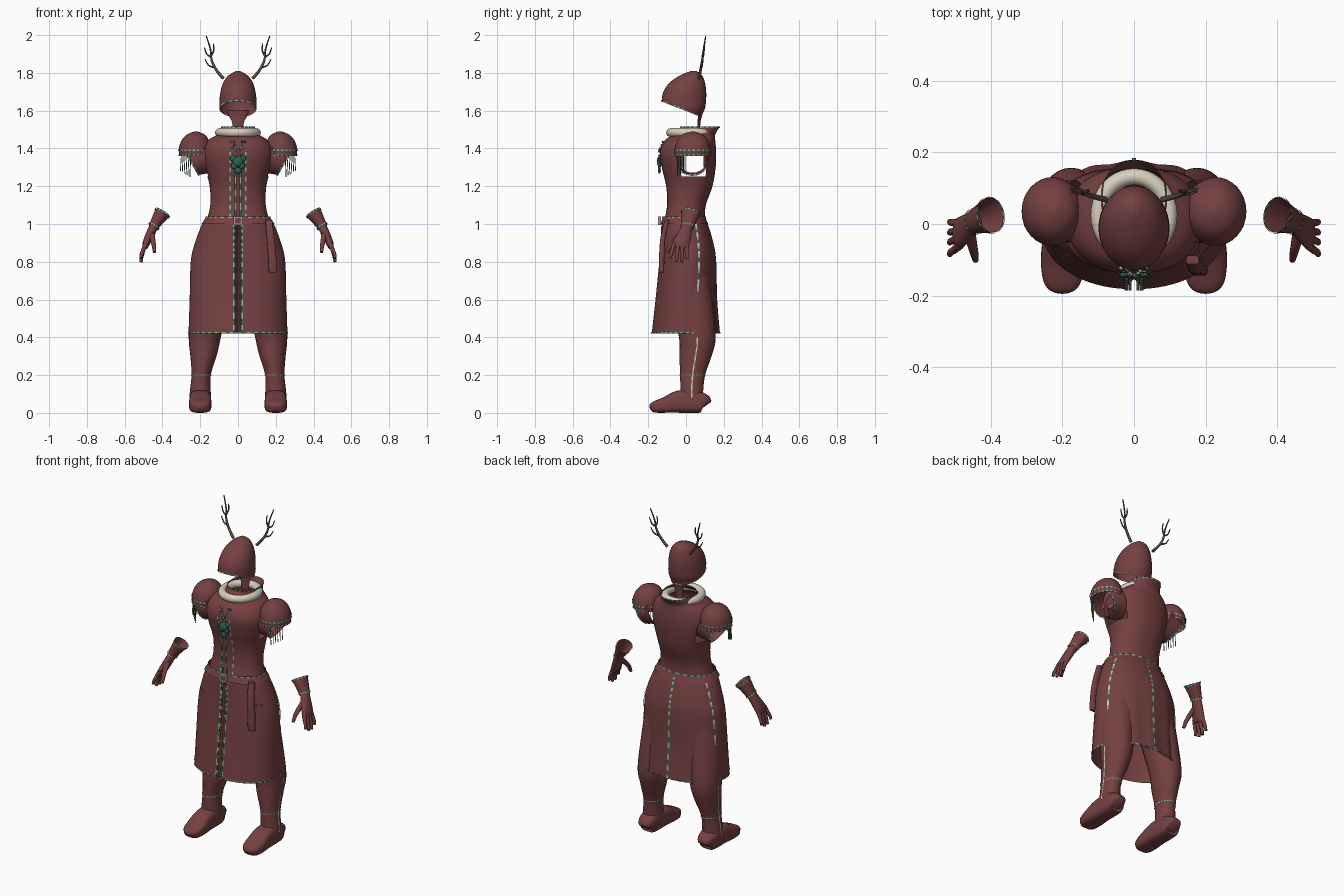
import bpy, bmesh, math
from mathutils import Vector

cube = bpy.data.objects.get("Cube")
if cube:
    bpy.data.objects.remove(cube, do_unlink=True)


def material(name, rgb):
    m = bpy.data.materials.new(name)
    m.use_nodes = True
    m.diffuse_color = (*rgb, 1)
    node = next(n for n in m.node_tree.nodes if n.type == 'BSDF_PRINCIPLED')
    node.inputs["Base Color"].default_value = (*rgb, 1)
    node.inputs["Roughness"].default_value = 0.8
    return m


RED = material("dark red cloth", (0.18, 0.052, 0.052))
CREAM = material("cream fur", (0.68, 0.62, 0.5))
GREEN = material("green gem", (0.025, 0.13, 0.085))
TRIM = material("pale green trim", (0.36, 0.41, 0.31))
BROWN = material("antler brown", (0.1, 0.075, 0.052))
METAL = material("pale metal", (0.42, 0.36, 0.31))
made = []


def finish(name, bm, mats, mirror=False):
    bmesh.ops.recalc_face_normals(bm, faces=bm.faces)
    me = bpy.data.meshes.new(name)
    bm.to_mesh(me)
    bm.free()
    for m in mats if isinstance(mats, tuple) else (mats,):
        me.materials.append(m)
    ob = bpy.data.objects.new(name, me)
    bpy.context.collection.objects.link(ob)
    if mirror:
        ob.modifiers.new("Mirror", 'MIRROR').use_mirror_merge = False
    made.append(ob)


def dense(rows, n=4):
    """Catmull-Rom interpolation of profile rows."""
    out = []
    for i in range(len(rows) - 1):
        a, b, c, d = (rows[max(i - 1, 0)], rows[i], rows[i + 1], rows[min(i + 2, len(rows) - 1)])
        for k in range(n):
            t = k / n
            out.append(tuple(q + 0.5 * t * (r - p + t * (2 * p - 5 * q + 4 * r - s + t * (3 * (q - r) + s - p)))
                             for p, q, r, s in zip(a, b, c, d)))
    return out + [tuple(rows[-1])]


def oval(center, u, v, segs, power=2):
    """Points of a superellipse spanned by vectors u and v."""
    pts = []
    for k in range(segs):
        c, s = math.cos(math.tau * k / segs), math.sin(math.tau * k / segs)
        pts.append(Vector(center) + u * math.copysign(abs(c) ** (2 / power), c)
                   + v * math.copysign(abs(s) ** (2 / power), s))
    return pts


def loft(rows, segs=24, flat=True, caps=(False, False), power=2, closed=False):
    """Skin through rows (x, y, z, radius_u, radius_v); flat keeps rings level."""
    bm, rings, n = bmesh.new(), [], len(rows)
    pts = [Vector(r[:3]) for r in rows]
    spans = [max(p[i] for p in pts) - min(p[i] for p in pts) for i in range(3)]
    ref = Vector([float(i == spans.index(min(spans))) for i in range(3)])
    for i, r in enumerate(rows):
        u, v = Vector((1, 0, 0)), Vector((0, 1, 0))
        if not flat:
            prev, nxt = (pts[i - 1], pts[(i + 1) % n]) if closed else (pts[max(i - 1, 0)], pts[min(i + 1, n - 1)])
            t = (nxt - prev).normalized()
            v = (ref - t * ref.dot(t)).normalized()
            u = v.cross(t)
        rings.append([bm.verts.new(p) for p in oval(pts[i], u * r[3], v * r[4], segs, power)])
    for i in range(n if closed else n - 1):
        a, b = rings[i], rings[(i + 1) % n]
        for k in range(segs):
            j = (k + 1) % segs
            bm.faces.new((a[k], a[j], b[j], b[k]))
    for cap, ring in zip(caps, (rings[0], rings[-1])):
        if cap:
            bm.faces.new(ring)
    return bm


def cord(name, pts, r, mat, mirror=False, closed=False, segs=6, tip=None):
    n, end = max(len(pts) - 1, 1), r if tip is None else tip
    rows = [(*p, r + (end - r) * i / n, r + (end - r) * i / n) for i, p in enumerate(pts)]
    finish(name, loft(rows, segs, False, (not closed, not closed), closed=closed), mat, mirror)


def ribbon(name, pts, across, mats=(TRIM, GREEN), mirror=False, closed=False):
    """Flat braid along pts, half-width vector across, alternating the given colours."""
    bm, w = bmesh.new(), Vector(across)
    pairs = [(bm.verts.new(Vector(p) - w), bm.verts.new(Vector(p) + w)) for p in pts]
    if closed:
        pairs.append(pairs[0])
    for i, (a, b) in enumerate(zip(pairs, pairs[1:])):
        bm.faces.new((a[0], b[0], b[1], a[1])).material_index = i % len(mats)
    finish(name, bm, mats, mirror)


def hoop(name, row, half, mirror=False, power=2, segs=48, mats=(TRIM, GREEN)):
    x, y, z, rx, ry = row
    ribbon(name, oval((x, y, z), Vector((rx + .003, 0, 0)), Vector((0, ry + .003, 0)), segs, power),
           (0, 0, half), mats, mirror, True)


def face_line(rows, x, z0, z1, side, power):
    """Points just off the front (-1) or back (1) of a level loft at constant x."""
    return [(x, r[1] + side * (.004 + r[4] * (1 - abs(x / r[3]) ** power) ** (1 / power)), r[2])
            for r in rows if z0 <= r[2] <= z1]


def body(profile, n=4):
    """Rows (z, front y, back y, half width) to loft rows."""
    return dense([(0, (a + b) / 2, z, w, (b - a) / 2) for z, a, b, w in profile], n)


# Torso with open armholes and a raised back collar
torso = body([(1.02, -.115, .10, .165), (1.1, -.10, .105, .147), (1.2, -.105, .14, .15),
              (1.3, -.128, .157, .175), (1.38, -.138, .16, .185), (1.44, -.115, .155, .16),
              (1.475, -.065, .155, .11), (1.512, -.03, .178, .088)])
bm = loft(torso, 48, power=2.3)
holes = [f for f in bm.faces if abs(f.calc_center_median().x) > .12
         and 1.25 < f.calc_center_median().z < 1.355 and -.02 < f.calc_center_median().y < .1]
bmesh.ops.delete(bm, geom=holes, context='FACES')
finish("torso", bm, RED)
hoop("collar_trim", torso[-1], .004, power=2.3)

# Fur collar
cord("fur_collar", oval((0, .025, 1.484), Vector((.098, 0, 0)), Vector((0, .107, 0)), 40), .023, CREAM,
     closed=True, segs=12)

# Skirt with a front pleat and soft back folds
skirt = body([(1.03, -.115, .095, .17), (1.0, -.13, .115, .19), (.9, -.135, .145, .228),
              (.8, -.142, .16, .25), (.6, -.162, .165, .256), (.42, -.182, .18, .262)], 6)
bm = loft(skirt, 80, power=2.1)
for v in bm.verts:
    if abs(v.co.x) < .01 and v.co.y < 0 and v.co.z < 1:
        v.co.y += .03
    elif v.co.y > .05 and v.co.z < .95:
        v.co.y -= .008 * (1 - math.cos(50 * v.co.x)) * (.95 - v.co.z)
finish("skirt", bm, RED)
x, y, z, rx, ry = skirt[-1]
hoop("skirt_hem", (x, y, z + .004, rx, ry), .004, power=2.1, segs=80)
for x in (-.021, .021):
    ribbon("skirt_front_edge", face_line(skirt, x, .42, 1.0, -1, 2.1), (.005, 0, 0))
    ribbon("skirt_front_lining", face_line(skirt, x * .5, .42, 1.0, -1, 2.1), (.003, 0, 0), (CREAM, TRIM))
ribbon("skirt_back_seam", face_line(skirt, 0, .42, 1.02, 1, 2.1), (.006, 0, 0), (GREEN, TRIM))
side = [(r[3] * (1 - (.06 / r[4]) ** 2.1) ** (1 / 2.1) + .004, r[1] + .06, r[2]) for r in skirt]
ribbon("skirt_side_seam", side, (-.002, .005, 0), (CREAM, TRIM, GREEN), True)

# Belt, buckle and hanging strap
finish("belt", loft([(0, -.01, 1.0, .193, .127), (0, -.01, 1.02, .18, .118),
                     (0, -.01, 1.04, .167, .112)], 48, power=2.3), RED)
hoop("belt_trim", (0, -.01, 1.036, .169, .113), .004, power=2.3)
bm = bmesh.new()
bmesh.ops.create_cube(bm, size=1)
for v in bm.verts:
    v.co = (v.co.x * .048, v.co.y * .016 - .14, v.co.z * .046 + 1.018)
front = [f for f in bm.faces if f.calc_center_median().y < -.147]
bmesh.ops.inset_individual(bm, faces=front, thickness=.012)
front[0].material_index = 1
finish("buckle", bm, (METAL, RED))
finish("hanging_strap", loft(dense([(.163, -.1, 1.02, .018, .012), (.172, -.122, .93, .02, .013),
                                    (.18, -.128, .84, .022, .014), (.184, -.13, .755, .021, .014),
                                    (.185, -.13, .742, .014, .01)]), 16, caps=(True, True), power=4), RED)

# Chest placket, hanging ribbons, necklace and brooch
for x in (-.04, .04):
    ribbon("placket_line", face_line(torso, x, 1.03, 1.4, -1, 2.3), (.004, 0, 0))
for x in (-.014, .014):
    ribbon("hanging_ribbon", [(x, -.14 + .012 * k / 8, 1.32 - .28 * k / 8) for k in range(9)], (.005, 0, 0))
for drop, half in ((.05, .022), (.085, .036)):
    for k in range(11):
        t = k / 5 - 1
        bm = bmesh.new()
        bmesh.ops.create_icosphere(bm, subdivisions=2, radius=.006)
        bmesh.ops.translate(bm, vec=(half * t, -.143 + .02 * t * t, 1.435 - drop * (1 - t * t)), verts=bm.verts)
        finish("necklace_bead", bm, GREEN if k % 3 == 1 else METAL)
for x, z, r in ((0, 1.33, .028), (-.026, 1.347, .016), (.026, 1.347, .016),
                (-.02, 1.308, .016), (.02, 1.308, .016), (0, 1.283, .016)):
    bm = bmesh.new()
    bmesh.ops.create_uvsphere(bm, u_segments=12, v_segments=8, radius=r)
    bmesh.ops.scale(bm, vec=(1, .5, 1), verts=bm.verts)
    bmesh.ops.translate(bm, vec=(x, -.141, z), verts=bm.verts)
    finish("brooch", bm, GREEN)

# Puffed shoulders, sleeves and fringe
dome = dense([(.228, .035, 1.365, .084, .094), (.228, .035, 1.40, .085, .095), (.226, .035, 1.44, .074, .083),
              (.224, .035, 1.473, .048, .055), (.222, .035, 1.49, .008, .009)])
finish("shoulder_puff", loft(dome, 32, caps=(False, True)), RED, True)
for i in (0, 3):
    hoop("shoulder_trim", dome[i], .004, True)
sleeve = [(.165, .035, 1.365, .1, .088), (.21, .035, 1.348, .09, .085), (.25, .035, 1.325, .075, .076)]
finish("sleeve", loft(sleeve, 28, False), RED, True)
axis = Vector((.04, 0, -.023)).normalized()
ribbon("sleeve_hem", oval(Vector((.247, .035, 1.327)), Vector((0, .08, 0)),
                          Vector((.04, 0, .07)), 32), axis * .004, mirror=True, closed=True)
for k in range(6):
    cord("sleeve_fringe", [(.25 + .01 * k, -.045 + .008 * k, 1.365), (.255 + .01 * k, -.045 + .008 * k, 1.25 + .006 * k)],
         .0022, TRIM if k % 2 else GREEN, True, segs=6)

# Legs and boots
leg = dense([(.2, .03, .04, .054, .06), (.2, .03, .1, .056, .06), (.195, .035, .2, .051, .066),
             (.183, .05, .3, .069, .085), (.176, .06, .4, .085, .097), (.155, .03, .6, .098, .11),
             (.12, 0, .88, .11, .11)])
finish("leg", loft(leg, 28, caps=(True, True)), RED, True)
foot = dense([(.2, y, h / 2 + lo, w, h / 2) for y, lo, h, w in
              ((.108, .01, .06, .03), (.095, 0, .1, .048), (.04, 0, .12, .056), (-.04, 0, .118, .056),
               (-.1, 0, .088, .06), (-.155, 0, .066, .054), (-.18, .002, .05, .038), (-.19, .012, .022, .015))], 3)
finish("boot", loft([(x, y, z, h, w) for x, y, z, w, h in foot], 32, False, (True, True), 3.2), RED, True)
hoop("boot_trim", leg[8], .003, True)
ribbon("boot_side_seam", [(r[0] + r[3] + .003, r[1], r[2]) for r in leg if .08 < r[2] < .43],
       (0, .004, 0), (CREAM, TRIM), True)

# Gloves
cuff = [(.4, .025, 1.06, .042, .05), (.42, .017, 1.03, .035, .043), (.45, .005, .98, .025, .033)]
finish("glove_cuff", loft(cuff, 24, False), RED, True)
axis = Vector((.05, -.02, -.08)).normalized()
across = Vector((0, 1, 0)).cross(axis).normalized()
for name, c, r in (("cuff_trim", (.401, .0245, 1.058), .052), ("wrist_trim", (.445, .007, .988), .037)):
    ribbon(name, oval(c, across * r * .86, axis.cross(across) * r, 28), axis * .004, mirror=True, closed=True)
finish("glove_palm", loft(dense([(.447, .006, .985, .023, .03), (.465, -.008, .945, .023, .037),
                                 (.485, -.024, .9, .02, .044), (.493, -.03, .875, .014, .042)]),
                          20, False, (True, True)), RED, True)
for y, ty, tz in ((-.06, -.085, .82), (-.039, -.052, .8), (-.018, -.024, .798), (.002, .006, .815)):
    cord("glove_finger", [(.487, y, .9), (.502, (y + ty) / 2, .86), (.512, (ty * 3 + y) / 4, tz + .02), (.514, ty, tz)],
         .0125, RED, True, segs=10, tip=.008)
cord("glove_thumb", [(.46, -.015, .955), (.452, -.055, .92), (.445, -.085, .885), (.442, -.1, .85)],
     .017, RED, True, segs=10, tip=.009)

# Hooded helmet, open below along a slanted rim
helm = body([(1.53, .03, .075, .03), (1.575, -.06, .085, .075), (1.61, -.115, .1, .097), (1.65, -.128, .106, .098),
             (1.70, -.12, .107, .093), (1.75, -.085, .1, .078), (1.787, -.03, .085, .05), (1.81, .025, .055, .012)])
bm = loft(helm, 40, caps=(False, True))
cut = bmesh.ops.bisect_plane(bm, geom=bm.verts[:] + bm.edges[:] + bm.faces[:], plane_co=(0, -.13, 1.65),
                             plane_no=(0, .4, 1), clear_inner=True)
rim = [v.co.copy() for v in cut['geom_cut'] if isinstance(v, bmesh.types.BMVert)]
rim.sort(key=lambda p: math.atan2(p.y, p.x))
finish("helmet", bm, RED)
ribbon("helmet_rim", [(p.x * 1.03, p.y * 1.03, p.z + .004) for p in rim], (0, 0, .004), closed=True)
finish("neck_guard", loft(dense([(0, .073, 1.6, .06, .012), (0, .073, 1.57, .048, .01), (0, .069, 1.54, .032, .008),
                                 (0, .066, 1.48, .024, .006)]), 16, caps=(True, True)), RED)

# Antlers
stem = dense([(.078, .068, 1.77), (.118, .078, 1.82), (.14, .086, 1.87), (.146, .094, 1.925), (.168, .104, 1.995)])
cord("antler_stem", stem, .0085, BROWN, True, segs=8, tip=.003)
for pts in ([(.122, .08, 1.828), (.155, .086, 1.84), (.175, .09, 1.872)],
            [(.143, .09, 1.885), (.166, .094, 1.9), (.178, .098, 1.935)],
            [(.142, .088, 1.89), (.128, .092, 1.92), (.13, .096, 1.955)]):
    cord("antler_tine", dense(pts), .0055, BROWN, True, segs=8, tip=.0025)

# Smooth shading with sharp edges kept
for ob in bpy.context.selected_objects:
    ob.select_set(False)
for ob in made:
    ob.select_set(True)
bpy.context.view_layer.objects.active = made[0]
bpy.ops.object.shade_smooth_by_angle(angle=math.radians(50))
